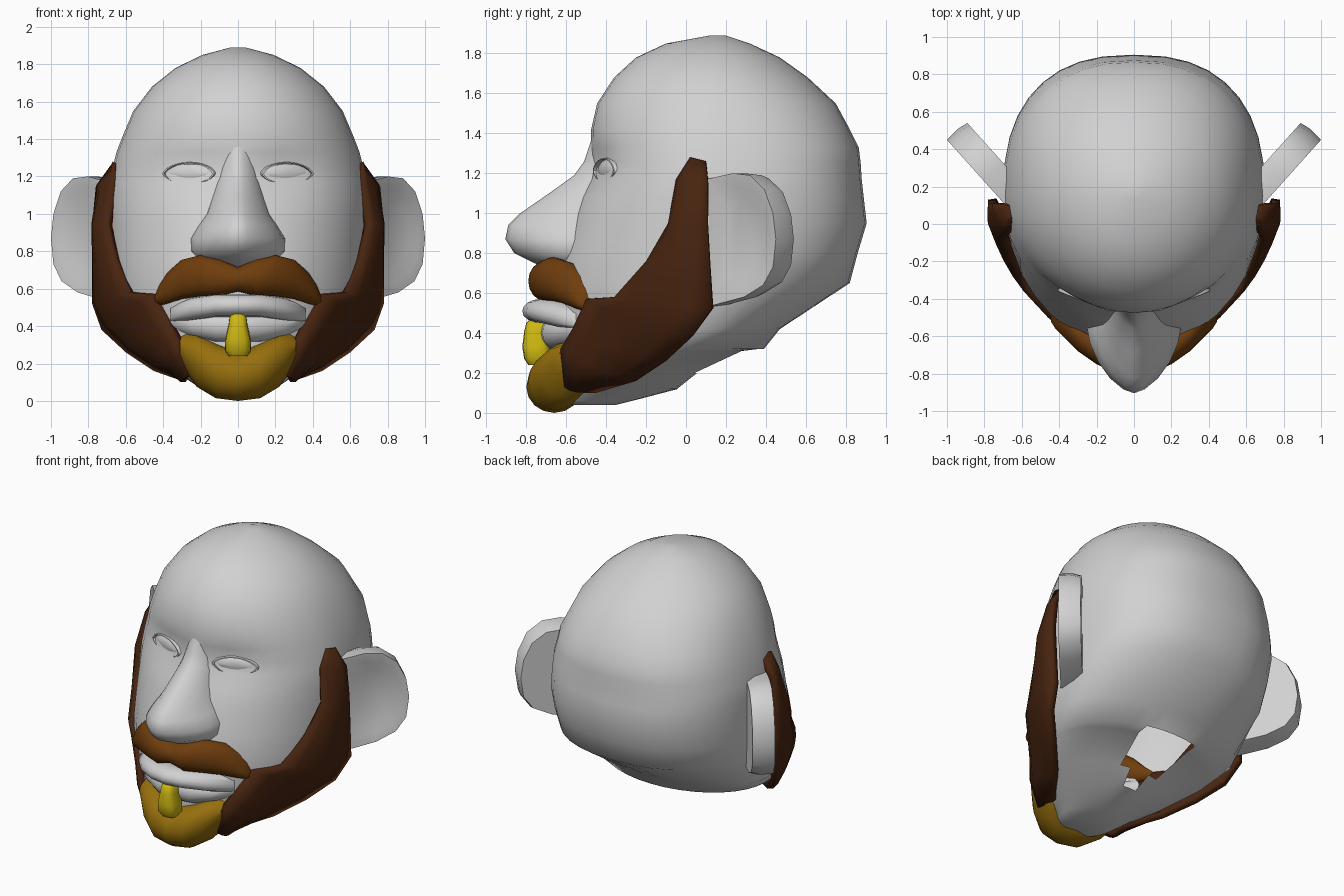
import bpy, bmesh
from math import sin, cos, pi, exp, radians
from mathutils import Vector

cube = bpy.data.objects.get("Cube")
if cube:
    bpy.data.objects.remove(cube, do_unlink=True)


def material(name, colour):
    m = bpy.data.materials.new(name)
    m.use_nodes = True
    m.diffuse_color = (*colour, 1)
    m.node_tree.nodes["Principled BSDF"].inputs["Base Color"].default_value = (*colour, 1)
    return m


GREY = material("pale grey", (0.64, 0.64, 0.64))
DARK = material("dark brown", (0.065, 0.018, 0.005))
BROWN = material("warm brown", (0.16, 0.047, 0.004))
OCHRE = material("ochre", (0.31, 0.16, 0.004))
YELLOW = material("mustard yellow", (0.62, 0.48, 0.006))


def finish(name, bm, mat, angle=50, mirror=False, solid=0):
    mesh = bpy.data.meshes.new(name)
    bm.to_mesh(mesh)
    bm.free()
    mesh.materials.append(mat)
    ob = bpy.data.objects.new(name, mesh)
    bpy.context.collection.objects.link(ob)
    bpy.ops.object.select_all(action="DESELECT")
    ob.select_set(True)
    bpy.context.view_layer.objects.active = ob
    bpy.ops.object.shade_smooth_by_angle(angle=radians(angle))
    if solid:
        mod = ob.modifiers.new("thickness", "SOLIDIFY")
        mod.thickness, mod.offset = solid, -1
    if mirror:
        mod = ob.modifiers.new("mirror", "MIRROR")
        mod.use_clip = False
    return ob


def loft(rings, capped=True):
    """Skin through rings of equal point count."""
    bm = bmesh.new()
    rows = [[bm.verts.new(p) for p in ring] for ring in rings]
    n = len(rows[0])
    for a, b in zip(rows, rows[1:]):
        for i in range(n):
            j = (i + 1) % n
            bm.faces.new((a[i], a[j], b[j], b[i]))
    if capped:
        bm.faces.new(rows[0][::-1])
        bm.faces.new(rows[-1])
    bmesh.ops.recalc_face_normals(bm, faces=bm.faces)
    return bm


def power(v, n):
    return (1 if v >= 0 else -1) * abs(v) ** (2 / n)


def level(z, front, back, w, yc, nf=2, nb=2, count=36):
    """Horizontal oval with separate front and back curvature."""
    ring = []
    for i in range(count):
        a = 2 * pi * i / count
        n, reach = (nb, back - yc) if sin(a) > 0 else (nf, yc - front)
        ring.append(Vector((w * power(cos(a), n), yc + reach * power(sin(a), n), z)))
    return ring


def roll(half, depth, count=16):
    """Bar across the face from (x, z, half height, front y) stations."""
    rings = []
    stations = [(-x, z, h, y) for x, z, h, y in half[:0:-1]] + half
    for x, z, h, y in stations:
        rings.append([(x, y + depth - depth * cos(2 * pi * i / count),
                       z + h * sin(2 * pi * i / count)) for i in range(count)])
    return loft(rings)


# Head: stacked ovals from chin to crown, with shallow eye sockets
levels = [
    (.04, -.6, -.35, .15, -.48), (.06, -.63, -.27, .19, -.45), (.12, -.65, -.04, .28, -.34),
    (.2, -.66, .06, .42, -.22), (.31, -.66, .3, .57, -.05), (.32, -.66, .39, .58, -.03),
    (.42, -.67, .47, .67, .08), (.65, -.67, .82, .69, .12, 2, 2.3),
    (.8, -.63, .86, .7, .15, 2, 2.4), (.95, -.58, .905, .7, .15, 2, 2.45),
    (1.08, -.53, .89, .7, .15, 2, 2.45), (1.17, -.49, .88, .69, .15, 2, 2.45),
    (1.25, -.475, .875, .67, .15, 2, 2.4), (1.33, -.478, .865, .65, .15, 2, 2.4),
    (1.42, -.475, .82, .615, .15, 2, 2.3), (1.55, -.445, .75, .56, .15, 2, 2.2),
    (1.68, -.36, .61, .46, .14), (1.78, -.25, .47, .335, .14),
    (1.85, -.1, .32, .19, .13), (1.89, .12, .2, .04, .16)]
head = loft([level(*l) for l in levels])
for v in head.verts:
    if v.co.y < 0:
        v.co.y += .035 * exp(-((abs(v.co.x) - .24) / .15) ** 2 - ((v.co.z - 1.23) / .09) ** 2)
# Open neck underneath
gap = []
for f in head.faces:
    c = f.calc_center_median()
    if abs(c.x) < .2 and 0 < c.y < .4 and c.z < .316:
        gap.append(f)
bmesh.ops.delete(head, geom=gap, context="FACES")
finish("head", head, GREY)

# Nose: bridge fading into the brow and widening to the nostrils
nose = [(.72, -.68, .12, -.55), (.75, -.76, .21, -.57), (.8, -.86, .25, -.57),
        (.87, -.905, .25, -.56), (.94, -.89, .21, -.53), (1, -.83, .17, -.5),
        (1.1, -.685, .14, -.45), (1.19, -.56, .115, -.41), (1.26, -.51, .1, -.4),
        (1.38, -.47, .09, -.4)]
finish("nose", loft([level(z, f, -.38, w, yc, 1.6, 4, 20) for z, f, w, yc in nose]), GREY)


# Eyes: almond shells inside thin raised lids
def almond(scale, y):
    ring = []
    for i in range(24):
        a = 2 * pi * i / 24
        ring.append(Vector((.138 * scale * cos(a), y,
                            .056 * scale * sin(a) * abs(sin(a)) ** .3)))
    return ring


for side, label in ((1, "left"), (-1, "right")):
    ball = loft([almond(1, .01), almond(.75, -.004), almond(.3, -.012)])
    lids = loft([almond(1.16, .02), almond(1.08, -.012), almond(1, -.014), almond(.97, .01)],
                False)
    for part, bm in (("eye", ball), ("eyelids", lids)):
        ob = finish(label + "_" + part, bm, GREY)
        ob.location = (side * .262, -.402, 1.215)
        ob.rotation_euler.z = side * radians(21)

# Ears: swept-back slabs with a shallow bowl
outline = [(-.2, 1.17), (.25, 1.2), (.55, 1.19), (.8, 1.12), (.95, 1.0), (1, .87),
           (.95, .73), (.78, .64), (.45, .58), (-.2, .53)]


def ear_ring(scale, back):
    ring = []
    for s, z in outline:
        s, z = .42 + (s - .42) * scale, .88 + (z - .88) * scale
        ring.append(Vector((.74 + .26 * s - back, .16 + .29 * s + back, z)))
    return ring


finish("ears", loft([ear_ring(.94, .1), ear_ring(1, .06), ear_ring(1, 0),
                     ear_ring(.8, .005), ear_ring(.55, .022)]), GREY, 65, mirror=True)

# Side beard: a shell from sideburn to chin
front_edge = [(.67, .02, 1.28), (.665, -.05, 1.17), (.7, -.09, .95), (.66, -.2, .76),
              (.59, -.36, .58), (.46, -.5, .57), (.38, -.57, .42), (.33, -.63, .32),
              (.27, -.61, .13)]
back_edge = [(.68, .1, 1.26), (.76, .11, 1.15), (.78, .11, .95), (.78, .12, .75),
             (.78, .13, .52), (.73, .03, .38), (.6, -.1, .26), (.45, -.25, .16),
             (.28, -.45, .1)]
bulge = Vector((.035, -.03, -.01))
bm = bmesh.new()
rows = []
for k, (a, b) in enumerate(zip(front_edge, back_edge)):
    a, b = Vector(a), Vector(b)
    amount = min(1, k / 2)
    rows.append([bm.verts.new(a.lerp(b, t / 5) + bulge * sin(pi * t / 5) * amount)
                 for t in range(6)])
for a, b in zip(rows, rows[1:]):
    for i in range(5):
        bm.faces.new((a[i], a[i + 1], b[i + 1], b[i]))
bm.normal_update()
if sum(f.normal.x for f in bm.faces) < 0:
    bmesh.ops.reverse_faces(bm, faces=bm.faces)
finish("side_beard", bm, DARK, 75, mirror=True, solid=.045)

# Moustache, lips and chin beard
finish("moustache", roll([(0, .65, .065, -.775), (.1, .66, .1, -.79), (.2, .67, .11, -.75),
                          (.3, .65, .105, -.68), (.38, .6, .085, -.6), (.42, .565, .06, -.56),
                          (.445, .54, .025, -.52)], .085), BROWN)
finish("upper_lip", roll([(0, .51, .06, -.82), (.12, .51, .06, -.8), (.25, .49, .06, -.71),
                          (.36, .46, .05, -.58)], .09), GREY)
finish("lower_lip", roll([(0, .4, .09, -.73), (.12, .4, .085, -.72), (.25, .405, .065, -.65),
                          (.36, .43, .06, -.56)], .09), GREY)
finish("chin_beard", roll([(0, .13, .13, -.8), (.12, .16, .145, -.79), (.22, .215, .14, -.73),
                           (.28, .26, .105, -.67), (.31, .28, .07, -.64)], .14), OCHRE)

# Small tuft below the lip
tuft = [(.24, .05, -.79), (.27, .07, -.81), (.33, .068, -.82), (.41, .05, -.81),
        (.45, .045, -.8), (.47, .025, -.78)]
finish("lip_tuft", loft([level(z, f, -.68, w, -.74, 3, 3, 16) for z, w, f in tuft]), YELLOW)
